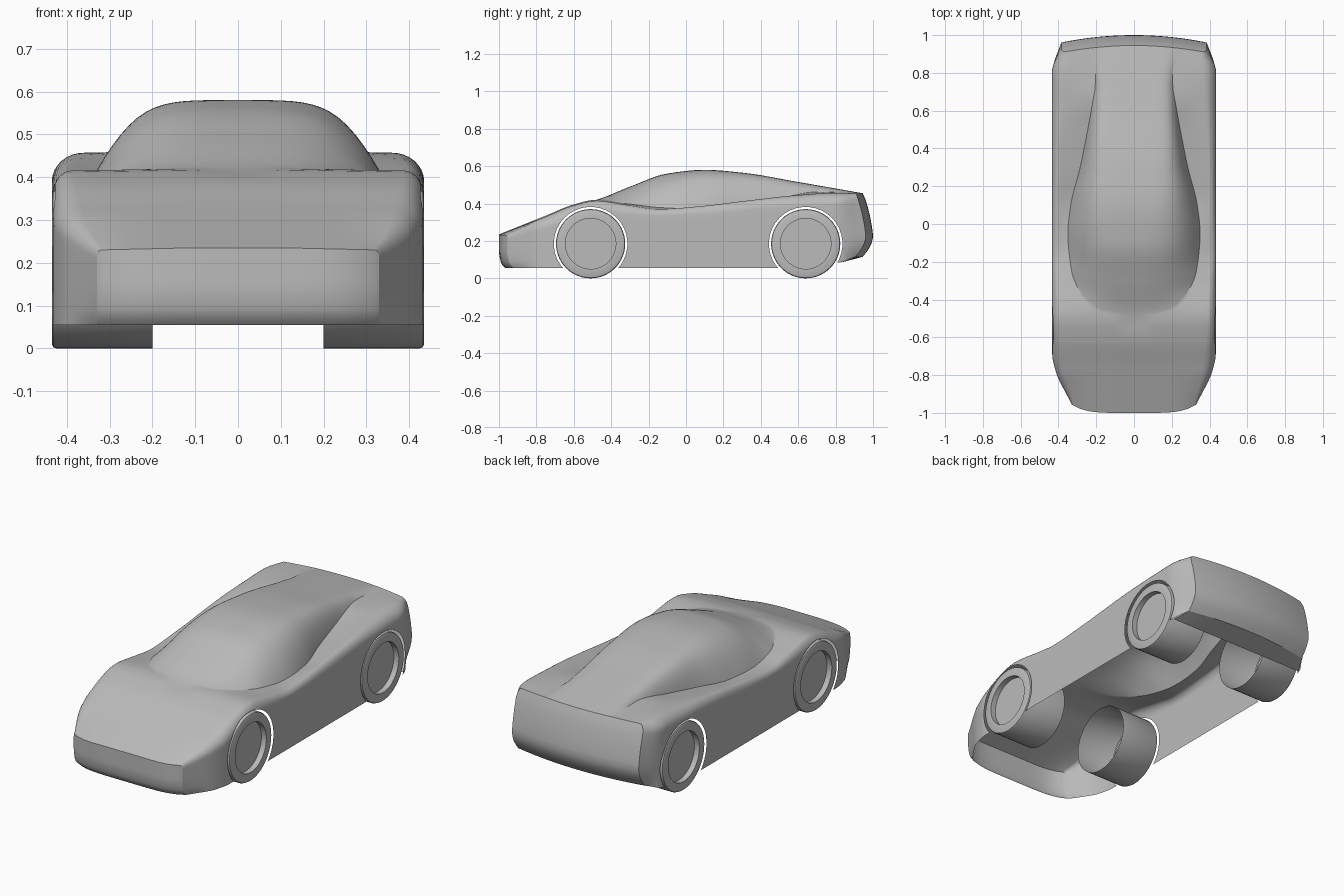
import bpy, bmesh, math
from mathutils import Vector, Matrix

cube = bpy.data.objects.get("Cube")
if cube:
    bpy.data.objects.remove(cube, do_unlink=True)

grey = bpy.data.materials.new("plain grey")
grey.use_nodes = True
grey.diffuse_color = (0.5, 0.5, 0.5, 1)
grey.node_tree.nodes["Principled BSDF"].inputs["Base Color"].default_value = (0.5, 0.5, 0.5, 1)


def curve(*keys):
    """Smooth, overshoot-free interpolation through (position, value) keys."""
    slopes = [(b[1] - a[1]) / (b[0] - a[0]) for a, b in zip(keys, keys[1:])]
    tangents = [slopes[0]]
    for s, t in zip(slopes, slopes[1:]):
        tangents.append(2 * s * t / (s + t) if s * t > 0 else 0)
    tangents.append(slopes[-1])

    def value(p):
        if p <= keys[0][0]:
            return keys[0][1]
        for i, (a, b) in enumerate(zip(keys, keys[1:])):
            if p <= b[0]:
                h = b[0] - a[0]
                t = (p - a[0]) / h
                rise = t * t * (3 - 2 * t)
                return (a[1] + (b[1] - a[1]) * rise
                        + h * tangents[i] * t * (1 - t) ** 2
                        - h * tangents[i + 1] * t * t * (1 - t))
        return keys[-1][1]
    return value


def finish(name, bm, angle):
    mesh = bpy.data.meshes.new(name)
    bm.to_mesh(mesh)
    bm.free()
    mesh.materials.append(grey)
    obj = bpy.data.objects.new(name, mesh)
    bpy.context.collection.objects.link(obj)
    bpy.ops.object.select_all(action='DESELECT')
    obj.select_set(True)
    bpy.context.view_layer.objects.active = obj
    bpy.ops.object.shade_smooth_by_angle(angle=math.radians(angle))
    return obj


# Lengthwise curves of the body, each along y
NOSE, TAIL, WINDSCREEN = -1.0, 0.945, -0.48
hood = [(NOSE, .235), (-.75, .335), (-.6, .395), (WINDSCREEN, .42)]
centre_z = curve(*hood, (-.3, .49), (-.1, .56), (.1, .58), (.3, .565), (.6, .515), (TAIL, .455))
canopy_z = curve(*hood, (-.3, .397), (-.1, .377), (.1, .378), (.3, .4), (.5, .43), (.7, .462), (TAIL, .455))
canopy_x = curve((WINDSCREEN, .1), (-.47, .14), (-.43, .225), (-.35, .29), (-.25, .33),
                 (-.05, .35), (.1, .335), (.3, .285), (.5, .245), (.72, .205))
canopy_power = curve((WINDSCREEN, 2.2), (-.2, 3.2), (.1, 4.5), (.5, 8))
deck_x = curve((NOSE, .32), (-.75, .365), (-.5, .39), (-.2, .4), (.1, .405), (.4, .395), (.6, .375), (.8, .36))
deck_z = curve((NOSE, .23), (-.75, .33), (-.6, .39), (WINDSCREEN, .415), (-.3, .39), (-.15, .37),
               (.1, .388), (.3, .412), (.6, .445), (.8, .457), (TAIL, .452))
side_x = curve((NOSE, .33), (-.76, .42), (-.7, .432), (-.5, .435), (.8, .435), (.85, .425), (TAIL, .385))
shoulder_z = curve((NOSE, .21), (-.72, .28), (-.5, .35), (-.2, .335), (.1, .34), (.5, .38), (.8, .39), (TAIL, .4))
sill_z = curve((.5, .055), (.82, .085), (TAIL, .115))

# Bulges of the two ends, by height
nose_tuck = curve((.055, .035), (.08, .012), (.15, 0), (.25, 0))
tail_bulge = curve((.115, 0), (.17, .04), (.22, .055), (.3, .045), (.42, .015), (.455, 0))

CANOPY, DECK, SHOULDER, SIDE = 18, 6, 8, 10


def bend(x, y, z):
    """Round the nose and the tail in plan and in profile."""
    front = max(0, (-.8 - y) / .2)
    rear = max(0, (y - .84) / (TAIL - .84))
    shift = front * (.045 * min(1, x / .33) ** 5 + nose_tuck(z))
    shift += rear * (tail_bulge(z) - .04 * (x / .39) ** 2)
    return Vector((x, y + shift, z))


def top_section(y):
    """Half section from the centre line over canopy and deck to the shoulder."""
    cx, cz, top = canopy_x(y), canopy_z(y), centre_z(y)
    dx, dz, sx, sz = deck_x(y), deck_z(y), side_x(y), shoulder_z(y)
    points = []
    for i in range(CANOPY):
        u = 1 - (1 - i / CANOPY) ** 1.5
        points.append((cx * u, cz + (top - cz) * (1 - u ** canopy_power(y))))
    for i in range(DECK):
        t = i / DECK
        points.append((cx + (dx - cx) * t, cz + (dz - cz) * t))
    for i in range(SHOULDER + 1):
        a = math.pi / 2 * i / SHOULDER
        points.append((dx + (sx - dx) * math.sin(a), sz + (dz - sz) * math.cos(a)))
    return points


def grid(bm, rows):
    made = [[bm.verts.new(p) for p in row] for row in rows]
    for a, b in zip(made, made[1:]):
        for i in range(len(a) - 1):
            bm.faces.new((a[i], a[i + 1], b[i + 1], b[i]))


def cut_arch(bm, y, z, radius, sides=36):
    """Cut a round wheel opening out of the side wall."""
    centre = Vector((0, y, z))
    normals = [Vector((0, math.cos(a), math.sin(a)))
               for a in (2 * math.pi * i / sides for i in range(sides))]
    for n in normals:
        spot = centre + n * radius
        faces = [f for f in bm.faces if f.calc_center_median().x > .3
                 and (f.calc_center_median() - spot).yz.length < .07]
        geom = set(faces)
        for f in faces:
            geom.update(f.edges)
            geom.update(f.verts)
        bmesh.ops.bisect_plane(bm, geom=list(geom), dist=1e-5, plane_co=spot, plane_no=n)
    inside = []
    for f in bm.faces:
        c = f.calc_center_median()
        if c.x > .3 and max(n.dot(c - centre) for n in normals) < radius:
            inside.append(f)
    bmesh.ops.delete(bm, geom=inside, context='FACES')


# Body shell: half of it lofted, then mirrored
body = bmesh.new()
stations = [NOSE + (TAIL - NOSE) * i / 76 for i in range(77)]
stations = [y for y in stations if not WINDSCREEN - .01 < y < -.41]
stations = sorted(stations + [WINDSCREEN + .01 * i for i in range(7)])
rows = []
for y in stations:
    section = top_section(y)
    x, z = section[-1]
    low = sill_z(y)
    section += [(x, z + (low - z) * k / SIDE) for k in range(1, SIDE + 1)]
    rows.append([bend(px, y, pz) for px, pz in section])
grid(body, rows)

# Nose and tail panels
for y in (NOSE, TAIL):
    edge, low = top_section(y), sill_z(y)
    panel = [[bend(x, y, z + (low - z) * k / SIDE) for x, z in edge] for k in range(SIDE + 1)]
    if y == TAIL:
        panel.append([Vector((x * 1.1, .83, .085)) for x, z in edge])
    grid(body, panel)
bmesh.ops.remove_doubles(body, verts=body.verts, dist=1e-4)

# Wheel openings
AXLES, HUB = (-.51, .64), .185
for axle in AXLES:
    cut_arch(body, axle, HUB, .196)

bmesh.ops.mirror(body, geom=body.verts[:] + body.edges[:] + body.faces[:],
                 matrix=Matrix.Identity(4), axis='X', merge_dist=1e-4)
bmesh.ops.recalc_face_normals(body, faces=body.faces)
body.normal_update()
if sum(f.normal.z * f.calc_area() for f in body.faces) < 0:
    bmesh.ops.reverse_faces(body, faces=body.faces)
finish("body_shell", body, 28)

# Wheels: turned profiles with a recessed hub disc, open on the inner side
profile = [(.2, HUB), (.425, HUB), (.432, .182), (.435, .175), (.435, .135), (.405, .135), (.405, 0)]
for place, axle in zip(("front", "rear"), AXLES):
    for side, sign in (("left", 1), ("right", -1)):
        bm = bmesh.new()
        ring = [bm.verts.new((x * sign, axle, HUB + r)) for x, r in profile]
        edges = [bm.edges.new(pair) for pair in zip(ring, ring[1:])]
        bmesh.ops.spin(bm, geom=ring + edges, cent=(0, axle, HUB), axis=(1, 0, 0),
                       angle=2 * math.pi, steps=56)
        bmesh.ops.remove_doubles(bm, verts=bm.verts, dist=1e-4)
        bmesh.ops.recalc_face_normals(bm, faces=bm.faces)
        bm.normal_update()
        hub = max(bm.faces, key=lambda f: f.normal.x * sign if f.calc_center_median().yz.length else 0)
        if sum(f.normal.x * sign * f.calc_area() for f in bm.faces) < 0:
            bmesh.ops.reverse_faces(bm, faces=bm.faces)
        finish(f"{place}_{side}_wheel", bm, 35)
